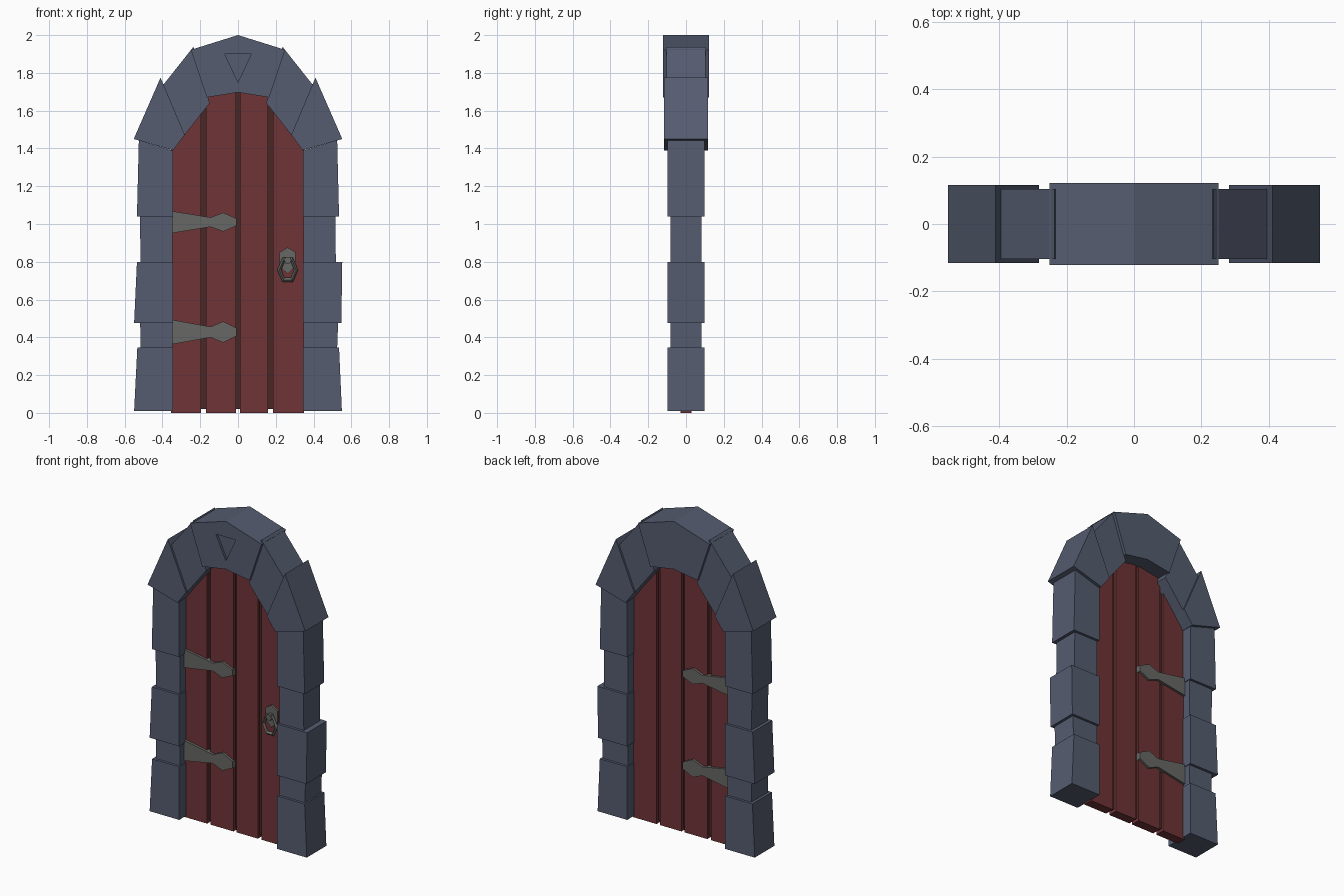
import bpy
import bmesh
import math

if "Cube" in bpy.data.objects:
    bpy.data.objects.remove(bpy.data.objects["Cube"])


def material(name, rgb):
    m = bpy.data.materials.new(name)
    m.diffuse_color = (*rgb, 1)
    m.use_nodes = True
    m.node_tree.nodes["Principled BSDF"].inputs["Base Color"].default_value = m.diffuse_color
    return m


STONE = material("slate", (0.091, 0.107, 0.162))
WOOD = material("red_wood", (0.162, 0.034, 0.037))
DARK = material("dark_wood", (0.065, 0.02, 0.02))
IRON = material("iron", (0.135, 0.135, 0.13))


def prism(name, outline, y0, y1, mat):
    """Extrude an x-z outline from y0 to y1."""
    bm = bmesh.new()
    face = bm.faces.new([bm.verts.new((x, y0, z)) for x, z in outline])
    ext = bmesh.ops.extrude_face_region(bm, geom=[face])
    for v in ext["geom"]:
        if isinstance(v, bmesh.types.BMVert):
            v.co.y = y1
    bmesh.ops.recalc_face_normals(bm, faces=bm.faces)
    mesh = bpy.data.meshes.new(name)
    bm.to_mesh(mesh)
    bm.free()
    ob = bpy.data.objects.new(name, mesh)
    bpy.context.collection.objects.link(ob)
    mesh.materials.append(mat)
    return ob


def flip(outline, s):
    return [(s * x, z) for x, z in outline]


# Jamb stones: bottom z, top z, inner x, half depth, then (bottom, top) outer x left and right
jambs = [
    (0.01, 0.345, 0.343, 0.098, (0.55, 0.533), (0.55, 0.535)),
    (0.345, 0.475, 0.348, 0.082, (0.515, 0.518), (0.525, 0.53)),
    (0.475, 0.80, 0.343, 0.098, (0.55, 0.535), (0.547, 0.552)),
    (0.80, 1.04, 0.348, 0.082, (0.515, 0.52), (0.518, 0.515)),
]
for side, s in (("left", -1), ("right", 1)):
    for i, (z0, z1, inner, d, lo, ro) in enumerate(jambs):
        b, t = lo if s < 0 else ro
        prism(f"jamb_stone_{side}_{i + 1}",
              flip([(inner, z0), (b, z0), (t, z1), (inner, z1)], s), -d, d, STONE)
    # Top jamb stone has a sloping top that meets the arch
    prism(f"jamb_stone_{side}_5",
          flip([(0.343, 1.04), (0.535, 1.04), (0.525, 1.443), (0.343, 1.388)], s),
          -0.098, 0.098, STONE)
    # Arch stones
    prism(f"arch_lower_{side}",
          flip([(0.343, 1.39), (0.552, 1.45), (0.41, 1.775), (0.282, 1.472)], s),
          -0.116, 0.116, STONE)
    prism(f"arch_upper_{side}",
          flip([(0.282, 1.472), (0.397, 1.735), (0.236, 1.938), (0.15, 1.64)], s),
          -0.104, 0.104, STONE)

# Keystone with a shallow triangular recess on the front
key = prism("keystone", [(-0.165, 1.67), (0, 1.697), (0.165, 1.67),
                         (0.25, 1.922), (0, 2.0), (-0.25, 1.922)], -0.122, 0.122, STONE)
cutter = prism("recess_cutter", [(-0.07, 1.9), (0.07, 1.9), (0, 1.75)], -0.2, -0.107, STONE)
mod = key.modifiers.new("recess", 'BOOLEAN')
mod.operation = 'DIFFERENCE'
mod.solver = 'EXACT'
mod.object = cutter
bpy.context.view_layer.objects.active = key
bpy.ops.object.modifier_apply(modifier=mod.name)
bpy.data.objects.remove(cutter)

# Door planks and the thinner backing board behind the gaps
planks = [(-0.355, -0.195, 1.42, 1.62), (-0.17, -0.01, 1.69, 1.74),
          (0.01, 0.16, 1.74, 1.69), (0.185, 0.35, 1.62, 1.42)]
for i, (x0, x1, za, zb) in enumerate(planks):
    prism(f"plank_{i + 1}", [(x0, 0), (x1, 0), (x1, zb), (x0, za)], -0.03, 0.03, WOOD)
prism("backing_board", [(-0.34, 0.02), (0.34, 0.02), (0.34, 1.42), (0.17, 1.65),
                        (0, 1.74), (-0.17, 1.65), (-0.34, 1.42)], -0.013, 0.013, DARK)

# Strap hinges, showing on both faces of the door
for name, zc, k in (("upper", 1.01, 1.0), ("lower", 0.428, 1.12)):
    half = [(-0.36, 0.06), (-0.145, 0.025), (-0.078, 0.05), (-0.008, 0.019)]
    outline = [(x, zc - k * h) for x, h in half] + [(x, zc + k * h) for x, h in half[::-1]]
    prism(f"hinge_{name}", outline, -0.045, 0.045, IRON)

# Handle: back plate, knob and hanging ring
hx = 0.263
prism("handle_plate", [(hx, 0.735), (hx + 0.042, 0.775), (hx + 0.042, 0.85),
                       (hx, 0.876), (hx - 0.042, 0.85), (hx - 0.042, 0.775)],
      -0.042, -0.025, IRON)
prism("handle_knob", [(hx + 0.02 * math.cos(a * math.pi / 3), 0.808 + 0.02 * math.sin(a * math.pi / 3))
                      for a in range(6)], -0.07, -0.04, IRON)
bpy.ops.mesh.primitive_torus_add(major_segments=6, minor_segments=4, major_radius=0.048,
                                 minor_radius=0.011, location=(hx, -0.056, 0.757),
                                 rotation=(math.pi / 2, 0, 0))
ring = bpy.context.object
ring.name = "handle_ring"
ring.scale = (0.93, 1.27, 1)
ring.data.materials.append(IRON)
